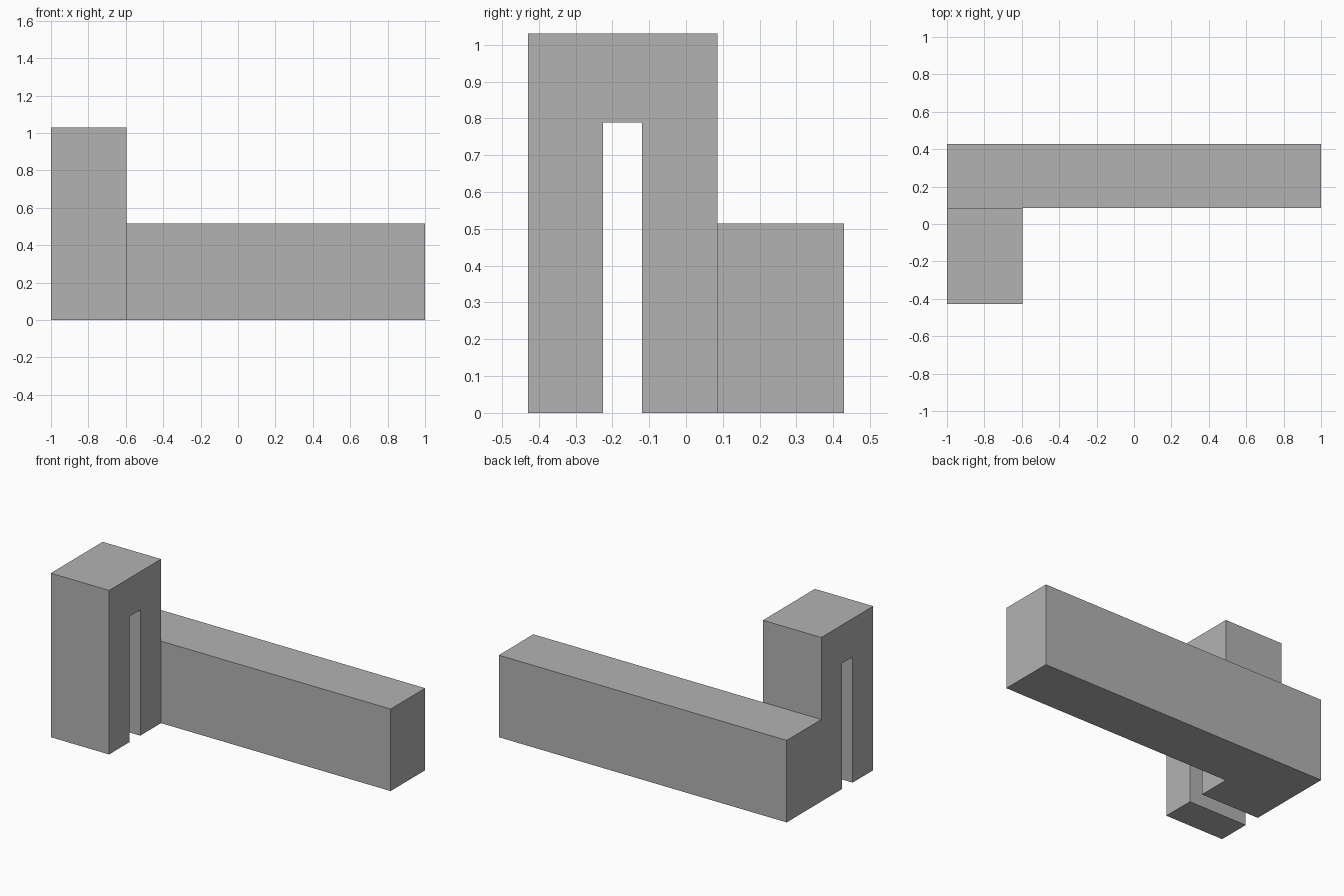
import bpy
import bmesh
import math

cube = bpy.data.objects.get("Cube")
if cube:
    bpy.data.objects.remove(cube, do_unlink=True)

# Main dimensions
LEFT, TOWER_INNER, RIGHT = -1.0, -0.595, 1.0
FRONT, JOIN, BACK = -0.429, 0.086, 0.429
SLOT_FRONT, SLOT_BACK, SLOT_TOP = -0.225, -0.12, 0.789
WALL_TOP, TOWER_TOP = 0.515, 1.03

# Plain grey material
grey = bpy.data.materials.new("plain grey")
grey.use_nodes = True
colour = (0.45, 0.45, 0.45, 1.0)
grey.diffuse_color = colour
for node in grey.node_tree.nodes:
    if node.type == 'BSDF_PRINCIPLED':
        node.inputs["Base Color"].default_value = colour

bm = bmesh.new()


def extrude_x(faces, distance):
    """Extrude faces along x and return the new end faces."""
    new = bmesh.ops.extrude_face_region(bm, geom=faces)["geom"]
    verts = [g for g in new if isinstance(g, bmesh.types.BMVert)]
    bmesh.ops.translate(bm, verts=verts, vec=(distance, 0, 0))
    return [g for g in new if isinstance(g, bmesh.types.BMFace)]


# Side profile: slotted tower and the end of the wall, sharing one edge
join_low = bm.verts.new((LEFT, JOIN, 0))
join_high = bm.verts.new((LEFT, JOIN, WALL_TOP))
arch = [(JOIN, TOWER_TOP), (FRONT, TOWER_TOP), (FRONT, 0), (SLOT_FRONT, 0),
        (SLOT_FRONT, SLOT_TOP), (SLOT_BACK, SLOT_TOP), (SLOT_BACK, 0)]
arch_verts = [bm.verts.new((LEFT, y, z)) for y, z in arch]
wall_verts = [bm.verts.new((LEFT, BACK, z)) for z in (0, WALL_TOP)]
tower = bm.faces.new([join_low, join_high] + arch_verts)
wall = bm.faces.new([join_high, join_low] + wall_verts)

# Tower block, then the long low wall continued from it
ends = extrude_x([tower, wall], TOWER_INNER - LEFT)
wall_end = max(ends, key=lambda f: f.calc_center_median().y)
extrude_x([wall_end], RIGHT - TOWER_INNER)

# Merge coplanar faces and face everything outwards
bmesh.ops.recalc_face_normals(bm, faces=bm.faces[:])
bmesh.ops.dissolve_limit(bm, angle_limit=math.radians(1),
                         verts=bm.verts[:], edges=bm.edges[:])
bmesh.ops.recalc_face_normals(bm, faces=bm.faces[:])

mesh = bpy.data.meshes.new("wall_with_slotted_tower")
bm.to_mesh(mesh)
bm.free()
mesh.materials.append(grey)
obj = bpy.data.objects.new("wall_with_slotted_tower", mesh)
bpy.context.collection.objects.link(obj)
